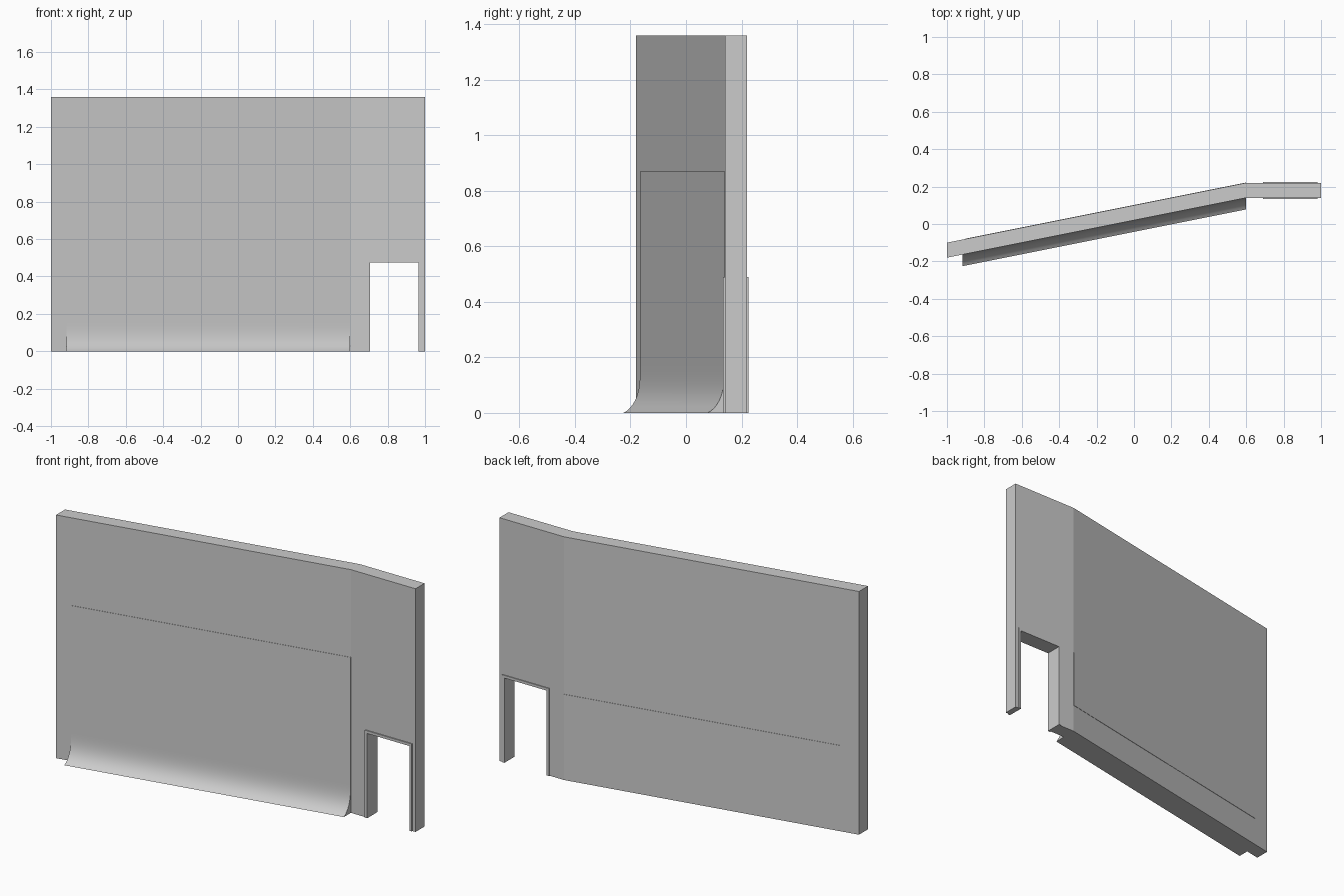
import bpy, bmesh

if "Cube" in bpy.data.objects:
    bpy.data.objects.remove(bpy.data.objects["Cube"])

H = 1.36          # wall height
SLOPE = 0.2       # plan slope of the long wall run
BEND = 0.6        # x where the wall turns straight


def prism(name, a, b):
    """Closed solid between two matching outlines."""
    bm = bmesh.new()
    va = [bm.verts.new(p) for p in a]
    vb = [bm.verts.new(p) for p in b]
    n = len(va)
    bm.faces.new(va)
    bm.faces.new(vb[::-1])
    for i in range(n):
        bm.faces.new((va[i], vb[i], vb[(i + 1) % n], va[(i + 1) % n]))
    bmesh.ops.recalc_face_normals(bm, faces=bm.faces)
    me = bpy.data.meshes.new(name)
    bm.to_mesh(me)
    bm.free()
    ob = bpy.data.objects.new(name, me)
    bpy.context.collection.objects.link(ob)
    return ob


def along_wall(name, profile, x0, x1, y_bend):
    """Sweep an (offset, z) profile along the slanted wall run."""
    ends = [[(x, y_bend - SLOPE * (BEND - x) - d, z) for d, z in profile]
            for x in (x0, x1)]
    return prism(name, *ends)


def arch(x0, x1, top, t, y):
    """Door frame outline (open at the floor)."""
    pts = [(x0, 0), (x0, top), (x1, top), (x1, 0),
           (x1 - t, 0), (x1 - t, top - t), (x0 + t, top - t), (x0 + t, 0)]
    return [(x, y, z) for x, z in pts]


# Bent wall
plan = [(-1, -0.18), (BEND, 0.14), (1, 0.14), (1, 0.22), (BEND, 0.22), (-1, -0.10)]
wall = prism("wall", [(x, y, 0) for x, y in plan], [(x, y, H) for x, y in plan])

# Doorway cut
hole = [(0.695, -0.05), (0.975, -0.05), (0.975, 0.482), (0.695, 0.482)]
cutter = prism("door_cutter", [(x, 0.0, z) for x, z in hole],
               [(x, 0.4, z) for x, z in hole])
cutter.hide_render = True
mod = wall.modifiers.new("doorway", 'BOOLEAN')
mod.operation = 'DIFFERENCE'
mod.solver = 'EXACT'
mod.object = cutter
bpy.context.view_layer.objects.active = wall
bpy.ops.object.modifier_apply(modifier=mod.name)
bpy.data.objects.remove(cutter)

# Door frame, slightly proud of both wall faces
prism("door_frame", arch(0.69, 0.981, 0.489, 0.015, 0.134),
      arch(0.69, 0.981, 0.489, 0.015, 0.225))

# Front panel sweeping out into a curved foot
R, RZ, T, STEPS = 0.062, 0.17, 0.002, 12
curve = [(T + (R - T) * (1 - i / STEPS) ** 3, RZ * (i / STEPS) ** 1.2)
         for i in range(STEPS + 1)]
front = [(-0.001, 0)] + curve + [(T, 0.87), (-0.001, 0.87)]
screen = along_wall("curved_screen", front, -0.917, BEND, 0.14)
bpy.ops.object.select_all(action='DESELECT')
screen.select_set(True)
bpy.context.view_layer.objects.active = screen
bpy.ops.object.shade_smooth_by_angle(angle=0.6)

# Thin rear panel
rear = [(0.001, 0.157), (-0.002, 0.157), (-0.002, 0.48), (0.001, 0.48)]
along_wall("rear_panel", rear, -0.9, BEND, 0.22)
